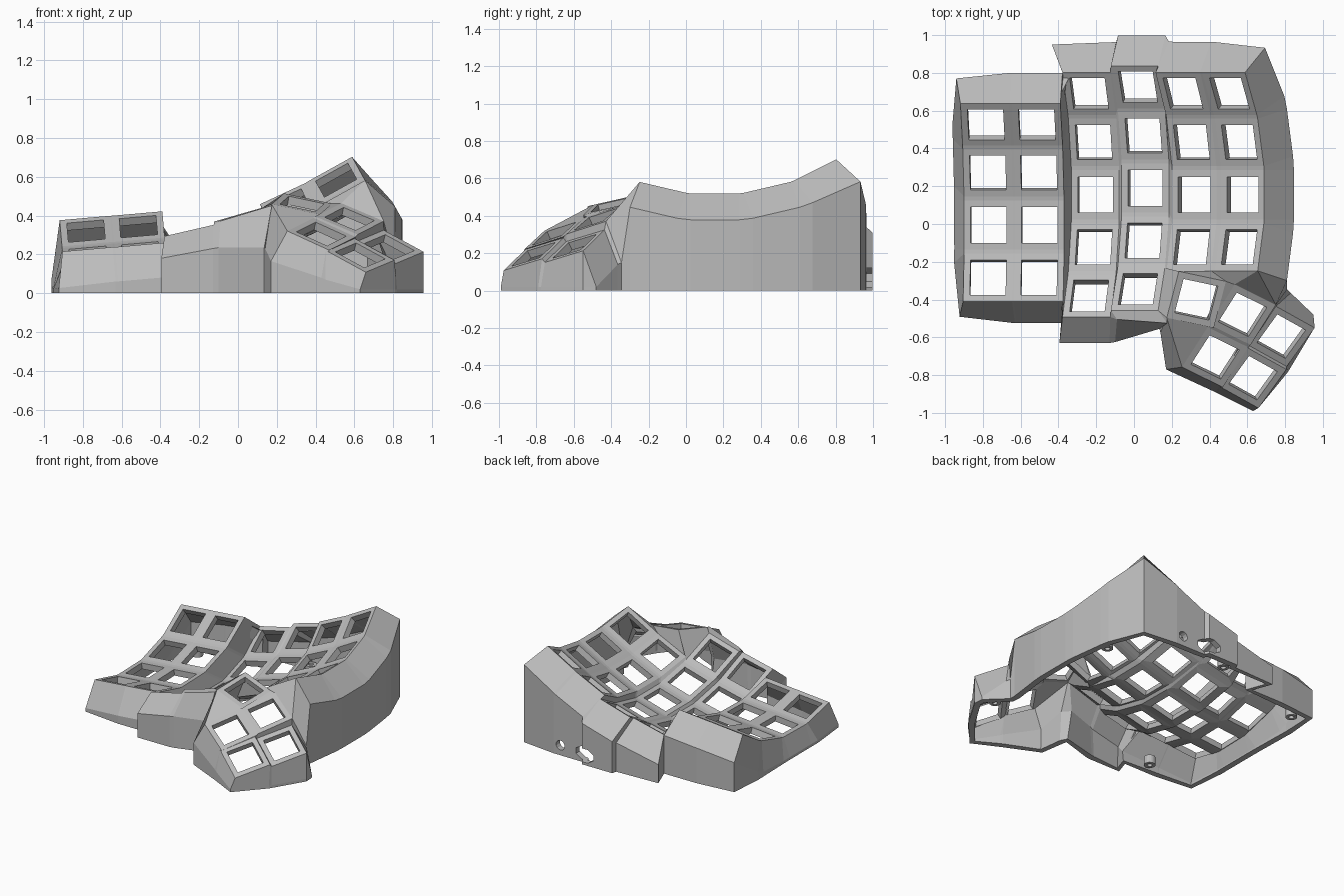
import bpy, bmesh, math
from mathutils import Matrix, Vector

if "Cube" in bpy.data.objects:
    bpy.data.objects.remove(bpy.data.objects["Cube"])

grey = bpy.data.materials.new("light_grey_plastic")
grey.use_nodes = True
colour = (0.5, 0.5, 0.5, 1)
grey.diffuse_color = colour
grey.node_tree.nodes["Principled BSDF"].inputs["Base Color"].default_value = colour

HALF, HOLE = 0.13, 0.095          # key plate and key hole half sizes
CURVE, STEP = 1.07, 15            # column radius, degrees per key
FLARE, DROP = 0.07, 0.2           # how far the walls lean out and down
CORNERS = {"bl": (-1, -1), "br": (1, -1), "tr": (1, 1), "tl": (-1, 1)}

bm = bmesh.new()


def face(*points):
    verts = [bm.verts.new(p) for p in points]
    bm.faces.new(verts)


def corner(key, name, size=HALF, out=(0, 0), drop=0):
    x, y = CORNERS[name]
    return key @ Vector((x * size + out[0] * FLARE, y * size + out[1] * FLARE, -drop))


def plate(key):
    names = list(CORNERS)
    for a, b in zip(names, names[1:] + names[:1]):
        face(corner(key, a), corner(key, b), corner(key, b, HOLE), corner(key, a, HOLE))


def web(*spots):
    face(*[corner(k, n) for k, n in spots])


def beside(a, b):
    web((a, "br"), (b, "bl"), (b, "tl"), (a, "tr"))


def behind(front, back):
    web((front, "tl"), (front, "tr"), (back, "br"), (back, "bl"))


# Main key columns: x, y, z, tilt, first row, start angle
columns = [
    (-0.77, -0.03, 0.165, 5, -1, 1.3),
    (-0.50, -0.03, 0.188, 5, -1, 1.3),
    (-0.205, 0.155, 0.12, 13, -2, 0),
    (0.06, 0.19, 0.205, 16, -2, 0),
    (0.32, 0.155, 0.325, 25, -1, 0),
    (0.575, 0.155, 0.457, 29, -1, 0),
]
K = {}
for c, (x, y, z, tilt, first, start) in enumerate(columns):
    for r in range(first, 3):
        K[c, r] = (Matrix.Translation((x, 0, z))
                   @ Matrix.Rotation(-math.radians(tilt), 4, "Y")
                   @ Matrix.Translation((0, y, CURVE))
                   @ Matrix.Rotation(math.radians(start + STEP * r), 4, "X")
                   @ Matrix.Translation((0, 0, -CURVE)))

for (c, r), key in K.items():
    plate(key)
    right, back, diag = K.get((c + 1, r)), K.get((c, r + 1)), K.get((c + 1, r + 1))
    if right:
        beside(key, right)
    if back:
        behind(key, back)
    if right and back and diag:
        web((key, "tr"), (right, "tl"), (diag, "bl"), (back, "br"))


# Thumb cluster: five keys, each from a centre and two directions
def thumb_key(centre, across, up):
    x = Vector(across).normalized()
    y = Vector(up)
    y = (y - x * y.dot(x)).normalized()
    return Matrix.Translation(centre) @ Matrix((x, y, x.cross(y))).transposed().to_4x4()


lean = ((0.79, -0.44, -0.43), (0.55, 0.8, 0.25))
A = thumb_key((0.33, -0.40, 0.46), (0.94, -0.2, -0.2), (0.22, 0.95, 0.22))
B = thumb_key((0.575, -0.48, 0.383), (0.85, -0.42, -0.36), lean[1])
C = thumb_key((0.78, -0.595, 0.238), *lean)
D = thumb_key((0.43, -0.705, 0.305), (0.83, -0.41, -0.38), (0.48, 0.83, 0.28))
E = thumb_key((0.63, -0.815, 0.195), *lean)
for key in (A, B, C, D, E):
    plate(key)
for a, b in ((A, B), (B, C), (D, E)):
    beside(a, b)
behind(D, B)
behind(E, C)
web((D, "tr"), (E, "tl"), (C, "bl"), (B, "br"))
web((A, "br"), (D, "tl"), (B, "bl"))
web((A, "bl"), (D, "bl"), (D, "tl"), (A, "br"))

# Webs joining the staggered columns and the thumb cluster
low2, low3 = K[2, -2], K[3, -2]
web((K[1, -1], "br"), (low2, "tl"), (K[2, -1], "bl"))
web((K[1, -1], "br"), (low2, "bl"), (low2, "tl"))
k3, k4, k5 = K[3, -1], K[4, -1], K[5, -1]
web((low3, "br"), (A, "bl"), (A, "tl"), (low3, "tr"))
web((low3, "tr"), (A, "tl"), (k4, "bl"))
web((low3, "tr"), (k4, "bl"), (k3, "br"))
web((A, "tl"), (A, "tr"), (k4, "br"), (k4, "bl"))
web((A, "tr"), (k5, "bl"), (k4, "br"))
web((A, "tr"), (B, "tl"), (k5, "br"), (k5, "bl"))
web((B, "tl"), (B, "tr"), (k5, "br"))

# Lip that carries the front edge across to the thumb cluster
lip_a, lip_b = Vector((-0.09, -0.505, 0.372)), Vector((0.175, -0.525, 0.452))
face(lip_a, lip_b, corner(low3, "br"), corner(low3, "bl"))
face(corner(low2, "br"), lip_a, corner(low3, "bl"))
face(lip_b, corner(A, "bl"), corner(low3, "br"))

# Outer wall: an anticlockwise walk of (top edge, flared edge) pairs
wall = []


def flare(key, names, out):
    for n in names:
        edge = corner(key, n, HALF, out, DROP)
        edge.z = max(edge.z, 0.02)
        wall.append((corner(key, n), edge))


def pin(key, name, *outer):
    wall.append((corner(key, name), Vector(outer)))


FRONT, BACK, LEFT, RIGHT = (0, -1), (0, 1), (1, 0), (-1, 0)
flare(K[0, -1], ("bl",), (-0.5, -0.5))
flare(K[0, -1], ("br",), FRONT)
flare(K[1, -1], ("bl", "br"), FRONT)
pin(low2, "bl", -0.395, -0.63, 0.18)
pin(low2, "br", -0.13, -0.63, 0.23)
wall.append((lip_a, Vector((-0.10, -0.625, 0.235))))
wall.append((lip_b, Vector((0.135, -0.555, 0.235))))
pin(A, "bl", 0.14, -0.575, 0.23)
pin(D, "bl", 0.17, -0.77, 0.165)
pin(D, "br", 0.43, -0.89, 0.08)
pin(E, "bl", 0.45, -0.90, 0.07)
pin(E, "br", 0.63, -0.99, 0.02)
pin(E, "tr", 0.81, -0.79, 0.02)
pin(C, "br", 0.82, -0.775, 0.02)
pin(C, "tr", 0.955, -0.55, 0.02)
pin(C, "tr", 0.95, -0.48, 0.02)
pin(C, "tl", 0.83, -0.365, 0.14)
pin(B, "tr", 0.81, -0.345, 0.15)
for r in range(-1, 2):
    flare(K[5, r], ("br", "tr"), LEFT)
flare(K[5, 2], ("br",), LEFT)
flare(K[5, 2], ("tr",), (0.5, 0.5))
flare(K[5, 2], ("tl",), BACK)
flare(K[4, 2], ("tr",), BACK)
pin(K[4, 2], "tl", 0.185, 0.965, 0.34)
flare(K[3, 2], ("tr", "tl"), BACK)
flare(K[2, 2], ("tr",), BACK)
pin(K[2, 2], "tl", -0.435, 0.95, 0.14)
flare(K[1, 2], ("tr", "tl"), BACK)
flare(K[0, 2], ("tr",), BACK)
flare(K[0, 2], ("tl",), (-0.5, 0.5))
flare(K[0, 2], ("bl",), RIGHT)
for r in (1, 0):
    flare(K[0, r], ("tl", "bl"), RIGHT)
flare(K[0, -1], ("tl",), RIGHT)

for (top, out), (top2, out2) in zip(wall, wall[1:] + wall[:1]):
    face(top, out, out2, top2)
    face(out, Vector((out.x, out.y, 0)), Vector((out2.x, out2.y, 0)), out2)

bmesh.ops.remove_doubles(bm, verts=bm.verts, dist=0.002)


# Cable openings low in the back wall
def opening(x, z, wide, high, sides):
    inside = [f for f in bm.faces if f.normal.y > 0.3 and abs(f.normal.z) < 0.02
              and f.calc_center_median().y > 0.85
              and min(v.co.x for v in f.verts) < x + wide
              and max(v.co.x for v in f.verts) > x - wide]
    for i in range(sides):
        a = math.tau * i / sides
        n = Vector((math.cos(a) / wide, 0, math.sin(a) / high)).normalized()
        p = Vector((x + wide * math.cos(a), 0, z + high * math.sin(a)))
        geom = set(inside)
        for f in inside:
            geom.update(f.edges)
            geom.update(f.verts)
        cut = bmesh.ops.bisect_plane(bm, geom=list(geom), plane_co=p, plane_no=n)
        inside = [f for f in cut["geom"] if isinstance(f, bmesh.types.BMFace)
                  and (f.calc_center_median() - p).dot(n) < 0]
    bmesh.ops.delete(bm, geom=inside, context="FACES")


bm.normal_update()
opening(0.37, 0.075, 0.035, 0.035, 12)
opening(0.155, 0.07, 0.085, 0.05, 8)


def finish(name, mesh_bm):
    mesh = bpy.data.meshes.new(name)
    mesh_bm.to_mesh(mesh)
    mesh_bm.free()
    mesh.materials.append(grey)
    obj = bpy.data.objects.new(name, mesh)
    bpy.context.collection.objects.link(obj)
    return obj


case = finish("keyboard_case", bm)
shell = case.modifiers.new("shell", "SOLIDIFY")
shell.thickness = 0.045
shell.offset = -1

# Screw posts inside the rim
for i, (x, y) in enumerate([(0.74, 0.6), (-0.03, 0.91), (-0.82, 0.69), (-0.5, -0.43), (0.85, -0.46)]):
    post = bmesh.new()
    rings = [[post.verts.new((x + r * math.cos(t), y + r * math.sin(t), z))
              for t in (math.tau * k / 16 for k in range(16))]
             for r, z in ((0.04, 0), (0.04, 0.06), (0.018, 0.06), (0.018, 0))]
    for a, b in zip(rings, rings[1:] + rings[:1]):
        for k in range(16):
            j = (k + 1) % 16
            post.faces.new((a[k], a[j], b[j], b[k]))
    finish(f"screw_post_{i + 1}", post)
